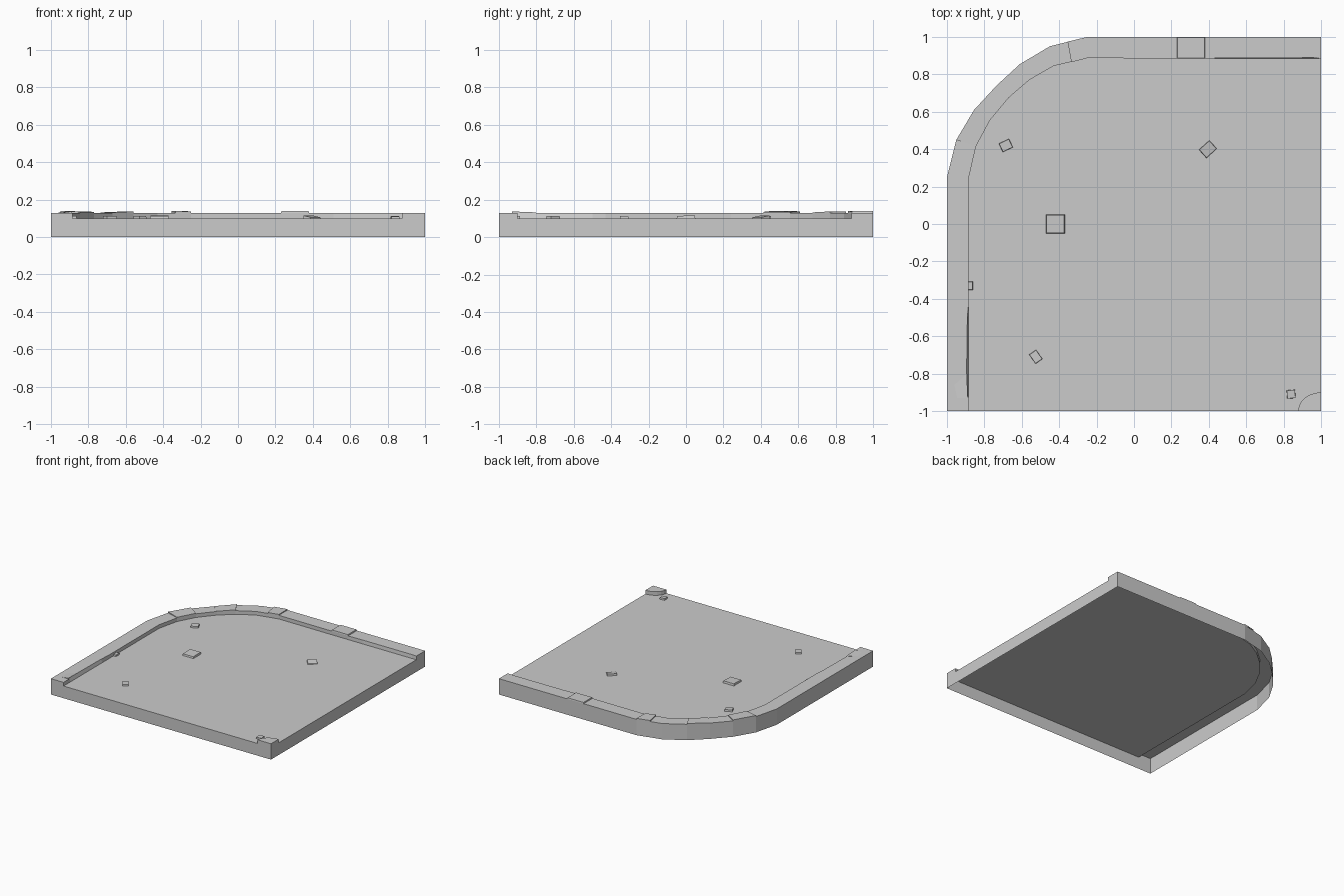
import bpy, bmesh, math
from mathutils import Vector

if "Cube" in bpy.data.objects:
    bpy.data.objects.remove(bpy.data.objects["Cube"])

FLOOR, RIM = 0.10, 0.13


def make(name, faces):
    """Object from a list of faces, each a list of 3D points."""
    bm = bmesh.new()
    for pts in faces:
        bm.faces.new([bm.verts.new(p) for p in pts])
    bmesh.ops.remove_doubles(bm, verts=bm.verts, dist=0.0005)
    me = bpy.data.meshes.new(name)
    bm.to_mesh(me)
    bm.free()
    ob = bpy.data.objects.new(name, me)
    bpy.context.collection.objects.link(ob)
    return ob


def up(p, z):
    return (p[0], p[1], z)


def prism(name, base, z0, tops, inset=0.0):
    """Bottomless block on a counter-clockwise outline, one height per corner."""
    c = sum((Vector(p) for p in base), Vector((0, 0))) / len(base)
    low = [up(p, z0) for p in base]
    top = [up(Vector(p).lerp(c, inset), z) for p, z in zip(base, tops)]
    n = len(base)
    sides = [[low[i], low[(i + 1) % n], top[(i + 1) % n], top[i]] for i in range(n)]
    return make(name, sides + [top])


# Matching outer and inner points of the rim, from front left to back right
corner_out = [(-1, .25), (-.95, .45), (-.855, .61), (-.735, .74),
              (-.61, .855), (-.45, .95), (-.25, 1)]
corner_in = [(-.885, .24), (-.845, .415), (-.77, .555), (-.67, .675),
             (-.56, .77), (-.43, .845), (-.25, .887)]
left_y = [-1, -.93, -.91, -.5, -.43]
back_x = [.23, .38, .51, .96, 1]
outer = [(-1, y) for y in left_y] + corner_out + [(x, 1) for x in back_x]
inner = [(-.885, y) for y in left_y] + corner_in + [(x, .885) for x in back_x]

# The worn stretches have a slightly leaning inner face
crest = list(inner)
crest[2] = (-.897, -.91)
crest[3] = (-.891, -.5)
crest[-3] = (.51, .888)
crest[-2] = (.96, .889)

rim = []
for i in range(len(outer) - 1):
    a, b, c, d, e, f = outer[i], outer[i + 1], inner[i], inner[i + 1], crest[i], crest[i + 1]
    rim.append([up(b, 0), up(a, 0), up(a, RIM), up(b, RIM)])
    rim.append([up(a, RIM), up(e, RIM), up(f, RIM), up(b, RIM)])
    rim.append([up(c, FLOOR), up(d, FLOOR), up(f, RIM), up(e, RIM)])
rim.append([up(outer[0], 0), up(inner[0], 0), up(inner[0], RIM), up(outer[0], RIM)])
rim.append([up(inner[-1], 0), up(outer[-1], 0), up(outer[-1], RIM), up(inner[-1], RIM)])
make("curved_rim", rim)

# Floor with front and right skirts, open underneath
front_end, right_end = inner[0], inner[-1]
make("floor", [
    [up(p, FLOOR) for p in reversed(inner)] + [(-.885, -1, FLOOR), (1, -1, FLOOR)],
    [up(front_end, 0), (1, -1, 0), (1, -1, FLOOR), up(front_end, FLOOR)],
    [(1, -1, 0), up(right_end, 0), up(right_end, FLOOR), (1, -1, FLOOR)],
])

# Quarter-round post in the front right corner
arc = [(1 + .122 * math.cos(math.radians(t)), -1 + .1 * math.sin(math.radians(t)))
       for t in range(180, 89, -15)]
prism("corner_post", [(1, -1)] + arc[::-1], FLOOR, [RIM] * 8)

# Rim stones standing slightly proud, heights in order outer a, inner a, inner b, outer b
prism("back_stone", [(.23, 1), (.23, .885), (.38, .885), (.38, 1)], RIM,
      [.139, .139, .139, .139], .03)
prism("curve_stone_1", [(-.355, .975), (-.335, .865), (-.25, .887), (-.25, 1)], RIM,
      [.139, .139, .137, .138])
prism("curve_stone_2", [(-.735, .74), (-.67, .675), (-.56, .77), (-.61, .855)], RIM,
      [.132, .132, .137, .137])
prism("curve_stone_3", [(-.95, .45), (-.845, .415), (-.77, .555), (-.855, .61)], RIM,
      [.139, .135, .135, .138])
prism("front_left_chip", [(-.96, -.86), (-.945, -.93), (-.89, -.93), (-.893, -.8)], RIM,
      [.13, .13, .137, .132])

# Loose rubble: x, y, width, depth, turn, low height, high height
rubble = [
    (-.42, 0, .10, .10, 0, .113, .116),
    (.395, .40, .075, .06, 42, .106, .115),
    (-.685, .42, .06, .05, 25, .112, .114),
    (-.525, -.71, .06, .045, -55, .112, .113),
    (.84, -.91, .045, .045, 5, .111, .113),
    (-.875, -.33, .026, .045, 0, .113, .114),
]
for i, (x, y, w, d, turn, lo, hi) in enumerate(rubble):
    co, si = math.cos(math.radians(turn)), math.sin(math.radians(turn))
    base = [(x + u * w / 2 * co - v * d / 2 * si, y + u * w / 2 * si + v * d / 2 * co)
            for u, v in ((-1, -1), (1, -1), (1, 1), (-1, 1))]
    prism(f"rubble_{i + 1}", base, FLOOR, [lo, lo, hi, hi], .06)
